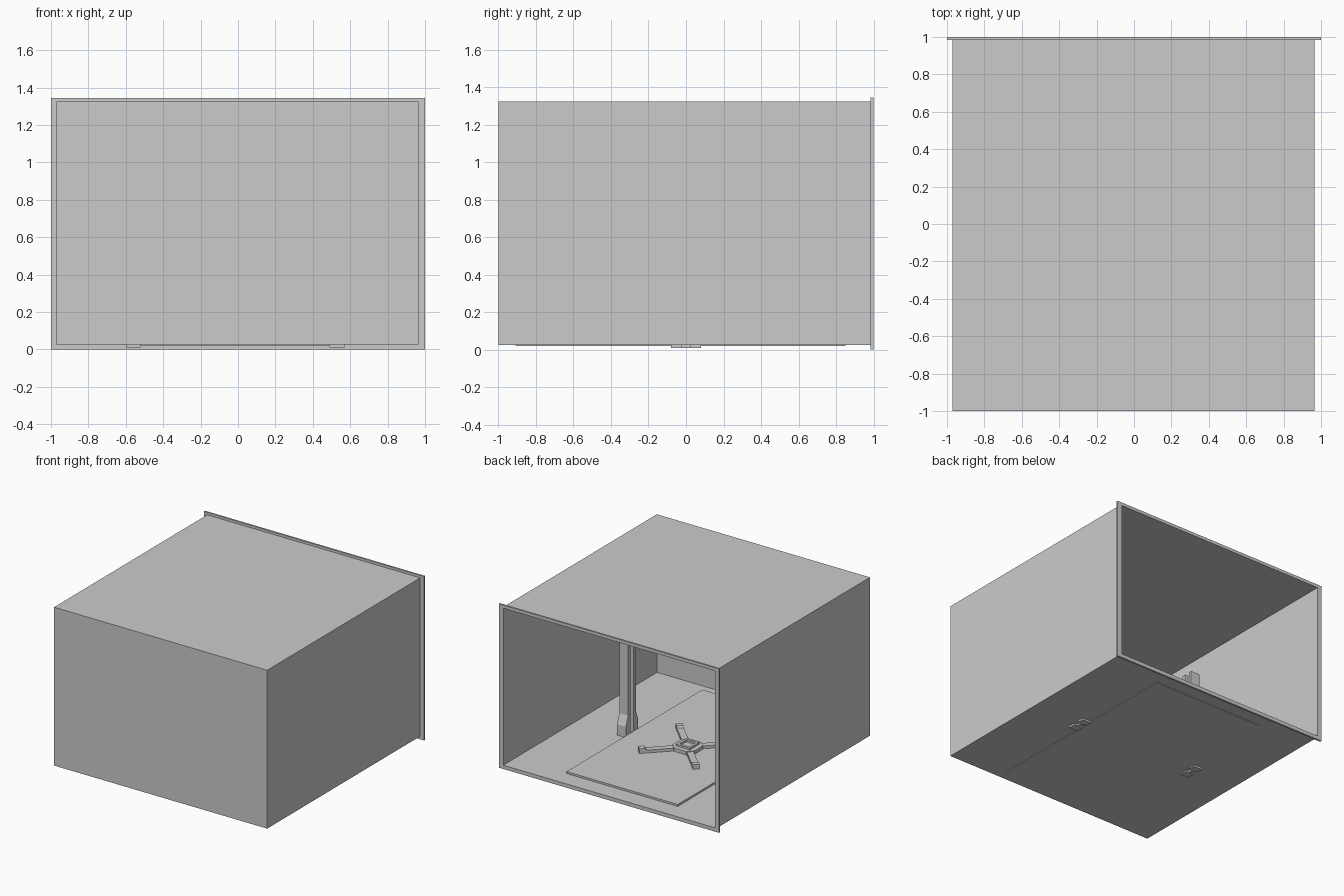
import bpy, bmesh
from math import radians, cos, sin
from mathutils import Matrix, Vector

if "Cube" in bpy.data.objects:
    bpy.data.objects.remove(bpy.data.objects["Cube"])


def finish(name, bm):
    bmesh.ops.recalc_face_normals(bm, faces=bm.faces)
    me = bpy.data.meshes.new(name)
    bm.to_mesh(me)
    bm.free()
    ob = bpy.data.objects.new(name, me)
    bpy.context.collection.objects.link(ob)
    return ob


def box(name, x0, x1, y0, y1, z0, z1):
    bm = bmesh.new()
    bmesh.ops.create_cube(bm, size=1)
    bmesh.ops.scale(bm, vec=(x1 - x0, y1 - y0, z1 - z0), verts=bm.verts)
    bmesh.ops.translate(bm, vec=((x0 + x1) / 2, (y0 + y1) / 2, (z0 + z1) / 2), verts=bm.verts)
    return finish(name, bm)


def extrude(name, pts, vec):
    """Extrude a closed 3D outline along vec."""
    bm = bmesh.new()
    face = bm.faces.new([bm.verts.new(p) for p in pts])
    new = bmesh.ops.extrude_face_region(bm, geom=[face])
    bmesh.ops.translate(bm, vec=vec, verts=[v for v in new["geom"] if isinstance(v, bmesh.types.BMVert)])
    return finish(name, bm)


def frame(name, outer, inner, depth_axis, lo, hi):
    """Rectangular frame; outer and inner are (u0, u1, v0, v1)."""
    bm = bmesh.new()

    def loop(r, d):
        u0, u1, v0, v1 = r
        uv = [(u0, v0), (u1, v0), (u1, v1), (u0, v1)]
        return [bm.verts.new((u, d, v) if depth_axis == "y" else (u, v, d)) for u, v in uv]
    loops = [loop(outer, lo), loop(outer, hi), loop(inner, hi), loop(inner, lo)]
    for a, b in zip(loops, loops[1:] + loops[:1]):
        for i in range(4):
            j = (i + 1) % 4
            bm.faces.new((a[i], a[j], b[j], b[i]))
    return finish(name, bm)


# Thin-walled case, open at the back
X0, X1, Z0, Z1, T = -0.97, 0.965, 0.025, 1.325, 0.006
box("case_floor", X0, X1, -1, 0.985, Z0, Z0 + T)
box("case_roof", X0, X1, -1, 0.985, Z1 - T, Z1)
box("case_front_wall", X0, X1, -1, -1 + T, Z0 + T, Z1 - T)
box("case_left_wall", X0, X0 + T, -1 + T, 0.985, Z0 + T, Z1 - T)
box("case_right_wall", X1 - T, X1, -1 + T, 0.985, Z0 + T, Z1 - T)

# Flange round the rear opening
frame("rear_flange", (-1, 1, 0, 1.345), (X0 + T, X1 - T, Z0 + T, Z1 - T), "y", 0.985, 1.0)

# Base panel let into the floor
CX = -0.015
box("base_panel", -0.52, 0.49, -0.91, 0.85, 0.02, 0.047)

# Two upright posts of H section with flared feet
for side, px in (("left", -0.56), ("right", 0.53)):
    x0 = px - 0.04
    box(side + "_post_web", px - 0.012, px + 0.012, -0.03, 0.03, 0.01, 0.85)
    for end, s in (("front", -1), ("back", 1)):
        yz = [(0.022, 0.85), (0.05, 0.85), (0.05, 0.2), (0.08, 0.12),
              (0.08, 0.01), (0.022, 0.01)]
        extrude(f"{side}_post_{end}_flange", [(x0, s * y, z) for y, z in yz], (0.08, 0, 0))

# Cross-shaped mount: chamfered hub, raised ring, four diagonal arms with pads
h, c = 0.1, 0.055
hub = [(h, c), (c, h), (-c, h), (-h, c), (-h, -c), (-c, -h), (c, -h), (h, -c)]
extrude("mount_hub", [(CX + x, y, 0.045) for x, y in hub], (0, 0, 0.03))
r, q = 0.062, 0.042
frame("mount_hub_ring", (CX - r, CX + r, -r, r), (CX - q, CX + q, -q, q), "z", 0.07, 0.09)
for i in range(4):
    m = Matrix.Translation((CX, 0, 0)) @ Matrix.Rotation(radians(45 + 90 * i), 4, "Z")
    prof = [(0.09, 0.045), (0.37, 0.045), (0.37, 0.085), (0.325, 0.085), (0.315, 0.07), (0.09, 0.07)]
    arm = extrude(f"mount_arm_{i + 1}", [(x, -0.026, z) for x, z in prof], (0, 0.052, 0))
    arm.data.transform(m)
